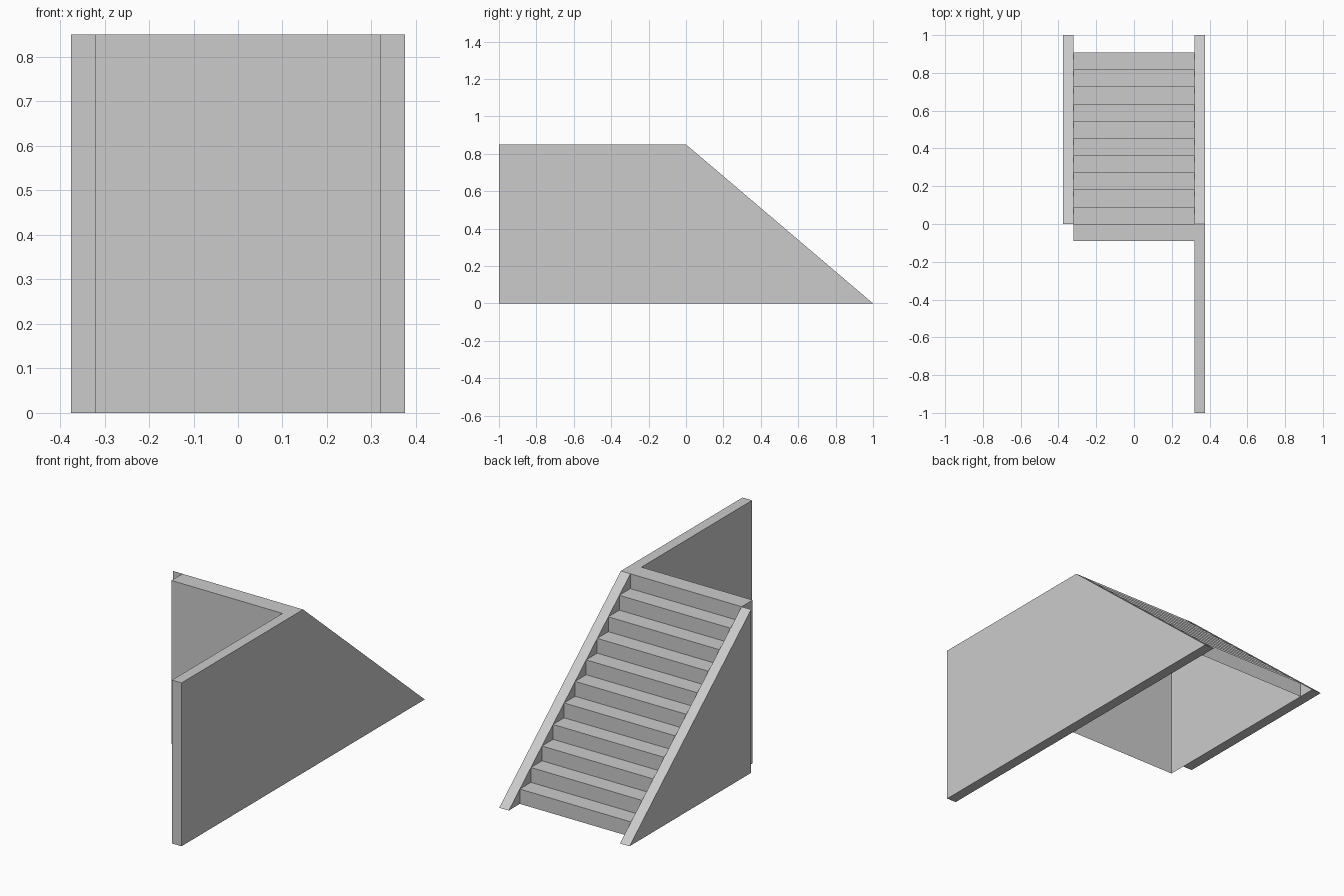
import bpy, bmesh

if "Cube" in bpy.data.objects:
    bpy.data.objects.remove(bpy.data.objects["Cube"])

STEPS = 11
HEIGHT = 0.85
INNER, OUTER = 0.32, 0.375


def prism(name, profile, x0, x1, open_bottom=False):
    """Extrude a (y, z) profile along x."""
    bm = bmesh.new()
    a = [bm.verts.new((x0, y, z)) for y, z in profile]
    b = [bm.verts.new((x1, y, z)) for y, z in profile]
    bm.faces.new(a)
    bm.faces.new(b[::-1])
    n = len(profile)
    for i in range(n):
        j = (i + 1) % n
        bm.faces.new((a[j], a[i], b[i], b[j]))
    bmesh.ops.recalc_face_normals(bm, faces=bm.faces)
    if open_bottom:
        under = [f for f in bm.faces if all(v.co.z < 1e-6 for v in f.verts)]
        bmesh.ops.delete(bm, geom=under, context='FACES_ONLY')
    mesh = bpy.data.meshes.new(name)
    bm.to_mesh(mesh)
    bm.free()
    obj = bpy.data.objects.new(name, mesh)
    bpy.context.collection.objects.link(obj)
    return obj


# Long side wall: level landing part, then slope
prism("long_side_wall", [(-1, 0), (1, 0), (0, HEIGHT), (-1, HEIGHT)], INNER, OUTER)

# Short triangular side wall
prism("short_side_wall", [(0, 0), (1, 0), (0, HEIGHT)], -OUTER, -INNER)

# Flight of steps, hollow underneath
run, rise = 1 / STEPS, HEIGHT / STEPS
profile = [(-run, 0)]
for i in range(1, STEPS + 1):
    y = 1 - i * run
    profile += [(y, (i - 1) * rise), (y, i * rise)]
profile.append((-run, HEIGHT))
prism("stair_flight", profile, -INNER, INNER, open_bottom=True)
